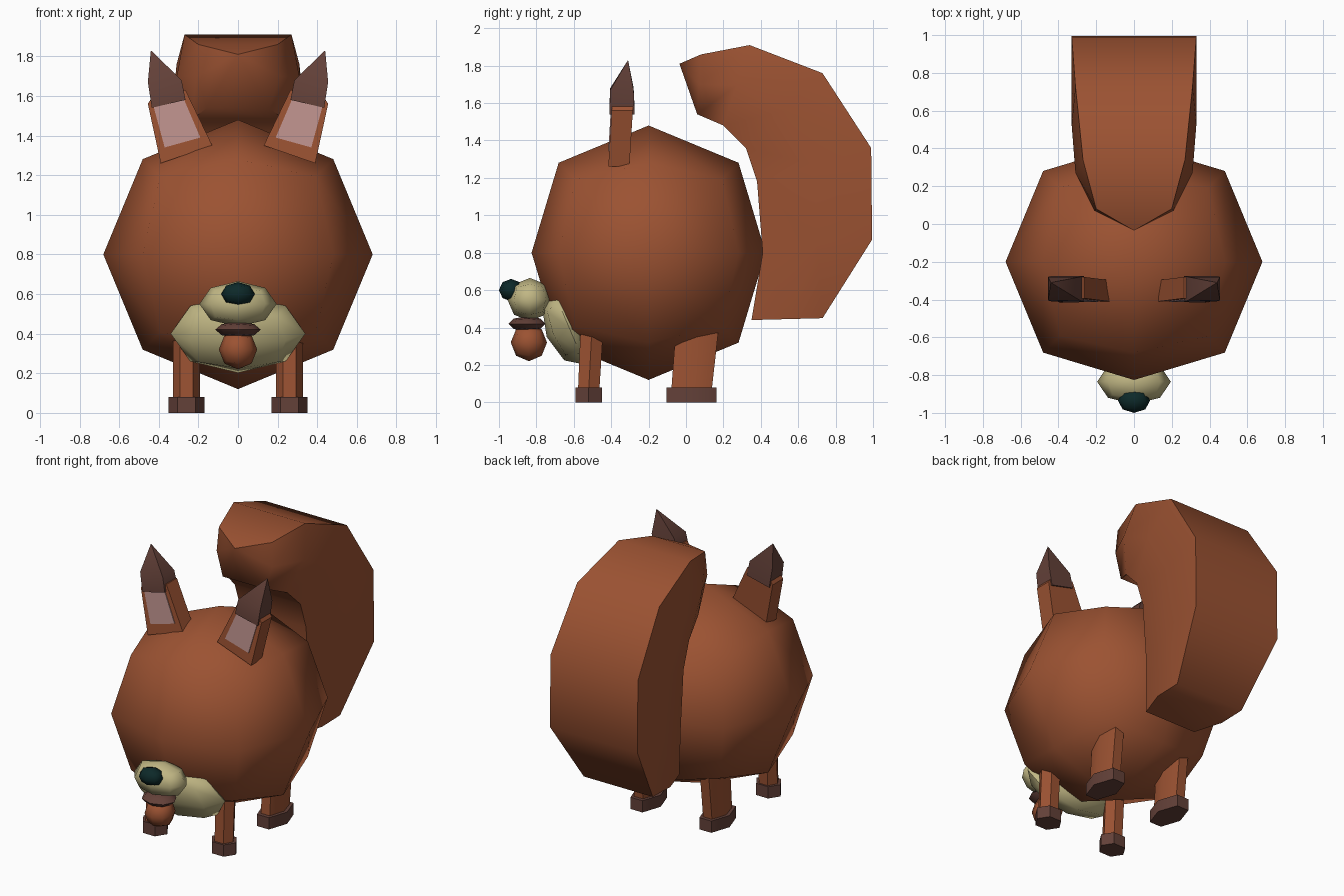
import bpy, bmesh, math
from mathutils import Vector, Matrix

cube = bpy.data.objects.get("Cube")
if cube:
    bpy.data.objects.remove(cube, do_unlink=True)


def material(name, colour):
    m = bpy.data.materials.new(name)
    m.use_nodes = True
    m.diffuse_color = (*colour, 1)
    bsdf = next(n for n in m.node_tree.nodes if n.type == "BSDF_PRINCIPLED")
    bsdf.inputs["Base Color"].default_value = (*colour, 1)
    return m


russet = material("russet fur", (0.33, 0.085, 0.032))
dark = material("dark brown", (0.125, 0.052, 0.04))
cream = material("cream fur", (0.53, 0.47, 0.23))
pink = material("ear pink", (0.52, 0.29, 0.27))
black = material("nose teal black", (0.004, 0.022, 0.022))


def finish(name, bm, mat, angle=50):
    bmesh.ops.recalc_face_normals(bm, faces=bm.faces)
    mesh = bpy.data.meshes.new(name)
    bm.to_mesh(mesh)
    bm.free()
    mesh.materials.append(mat)
    ob = bpy.data.objects.new(name, mesh)
    bpy.context.collection.objects.link(ob)
    bpy.ops.object.select_all(action="DESELECT")
    ob.select_set(True)
    bpy.context.view_layer.objects.active = ob
    bpy.ops.object.shade_smooth_by_angle(angle=math.radians(angle))
    return ob


def ball(name, centre, radii, mat, tilt=0, flatten=1):
    """Low-poly ball: a once-divided cube pushed onto an ellipsoid."""
    bm = bmesh.new()
    bmesh.ops.create_cube(bm, size=2)
    bmesh.ops.subdivide_edges(bm, edges=bm.edges[:], cuts=1, use_grid_fill=True)
    turn = Matrix.Rotation(math.radians(tilt), 3, "X")
    for v in bm.verts:
        p = v.co.normalized()
        if abs(p.y) > 0.99:
            p.y *= flatten
        v.co = turn @ Vector(a * r for a, r in zip(p, radii)) + Vector(centre)
    return finish(name, bm, mat, 75)


def loft(name, rings, mat, tip=None, angle=50):
    """Skin a list of equal rings; close the end flat or to a tip point."""
    bm = bmesh.new()
    rows = [[bm.verts.new(p) for p in ring] for ring in rings]
    for a, b in zip(rows, rows[1:]):
        for i in range(len(a)):
            j = (i + 1) % len(a)
            bm.faces.new((a[i], a[j], b[j], b[i]))
    bm.faces.new(rows[0])
    last = rows[-1]
    if tip:
        t = bm.verts.new(tip)
        for i in range(len(last)):
            bm.faces.new((last[i], last[(i + 1) % len(last)], t))
    else:
        bm.faces.new(last)
    return finish(name, bm, mat, angle)


def hexagon(x, y, z, rx, half_y):
    ry = half_y / math.sin(math.pi / 3)
    return [(x + rx * math.cos(k * math.pi / 3),
             y + ry * math.sin(k * math.pi / 3), z) for k in range(6)]


# Body and face
ball("body", (0, -0.2, 0.8), (0.68, 0.68, 0.68), russet, flatten=0.92)
ball("cheeks", (0, -0.625, 0.4), (0.34, 0.13, 0.215), cream, tilt=23)
ball("muzzle", (0, -0.835, 0.55), (0.195, 0.12, 0.115), cream)
ball("nose", (0, -0.935, 0.6), (0.085, 0.065, 0.06), black)
ball("lips", (0, -0.85, 0.42), (0.115, 0.1, 0.04), dark)
ball("chin", (0, -0.84, 0.32), (0.097, 0.097, 0.1), russet)

for side, label in ((1, "left"), (-1, "right")):
    # Legs and feet
    x = 0.26 * side
    for place, y, foot_y, leg_y, lean, top in (
            ("front", -0.52, 0.07, 0.057, 0.02, 0.45),
            ("rear", 0.03, 0.133, 0.108, 0.04, 0.5)):
        loft(f"{label}_{place}_foot",
             [hexagon(x, y, z, 0.09, foot_y) for z in (0, 0.08)], dark)
        loft(f"{label}_{place}_leg",
             [hexagon(x, y, 0.07, 0.067, leg_y),
              hexagon(x, y + lean, top, 0.067, leg_y * 1.08)], russet)

    # Ear shell, inner patch and pointed tip
    def slab(points, front, back):
        return [[(side * px, y + 0.06 * (pz - 1.3), pz) for px, pz in points]
                for y in (front, back)]

    shell = [(0.13, 1.35), (0.39, 1.26), (0.455, 1.56), (0.43, 1.6), (0.265, 1.63)]
    loft(f"{label}_ear", slab(shell, -0.413, -0.3), russet, angle=30)
    patch = [(0.19, 1.39), (0.37, 1.34), (0.43, 1.56), (0.28, 1.6)]
    loft(f"{label}_ear_patch", slab(patch, -0.418, -0.41), pink, angle=30)

    def tip_ring(x0, z0, x1, z1, front, back):
        return [(side * x0, front, z0), (side * x1, front, z1),
                (side * x1, back, z1), (side * x0, back, z0)]

    loft(f"{label}_ear_tip",
         [tip_ring(0.265, 1.58, 0.435, 1.54, -0.41, -0.275),
          tip_ring(0.285, 1.68, 0.455, 1.67, -0.405, -0.28)],
         dark, tip=(side * 0.44, -0.31, 1.83), angle=40)

# Tail: outer edge (y, z), inner edge (y, z), outer and middle half widths
stations = [
    ((0.73, 0.45), (0.35, 0.44), 0.26, 0.26),
    ((0.995, 0.87), (0.41, 0.8), 0.33, 0.33),
    ((0.99, 1.36), (0.38, 1.18), 0.33, 0.33),
    ((0.73, 1.76), (0.32, 1.36), 0.31, 0.33),
    ((0.34, 1.91), (0.2, 1.48), 0.27, 0.31),
    ((0.08, 1.86), (0.06, 1.54), 0.2, 0.21),
]
tail_rings = []
for (oy, oz), (iy, iz), outer, mid in stations:
    half = [(outer, oy, oz), (mid, (oy + iy) / 2, (oz + iz) / 2), (0.75 * mid, iy, iz)]
    tail_rings.append(half + [(-px, py, pz) for px, py, pz in reversed(half)])
loft("tail", tail_rings, russet, tip=(0, -0.035, 1.81), angle=60)
